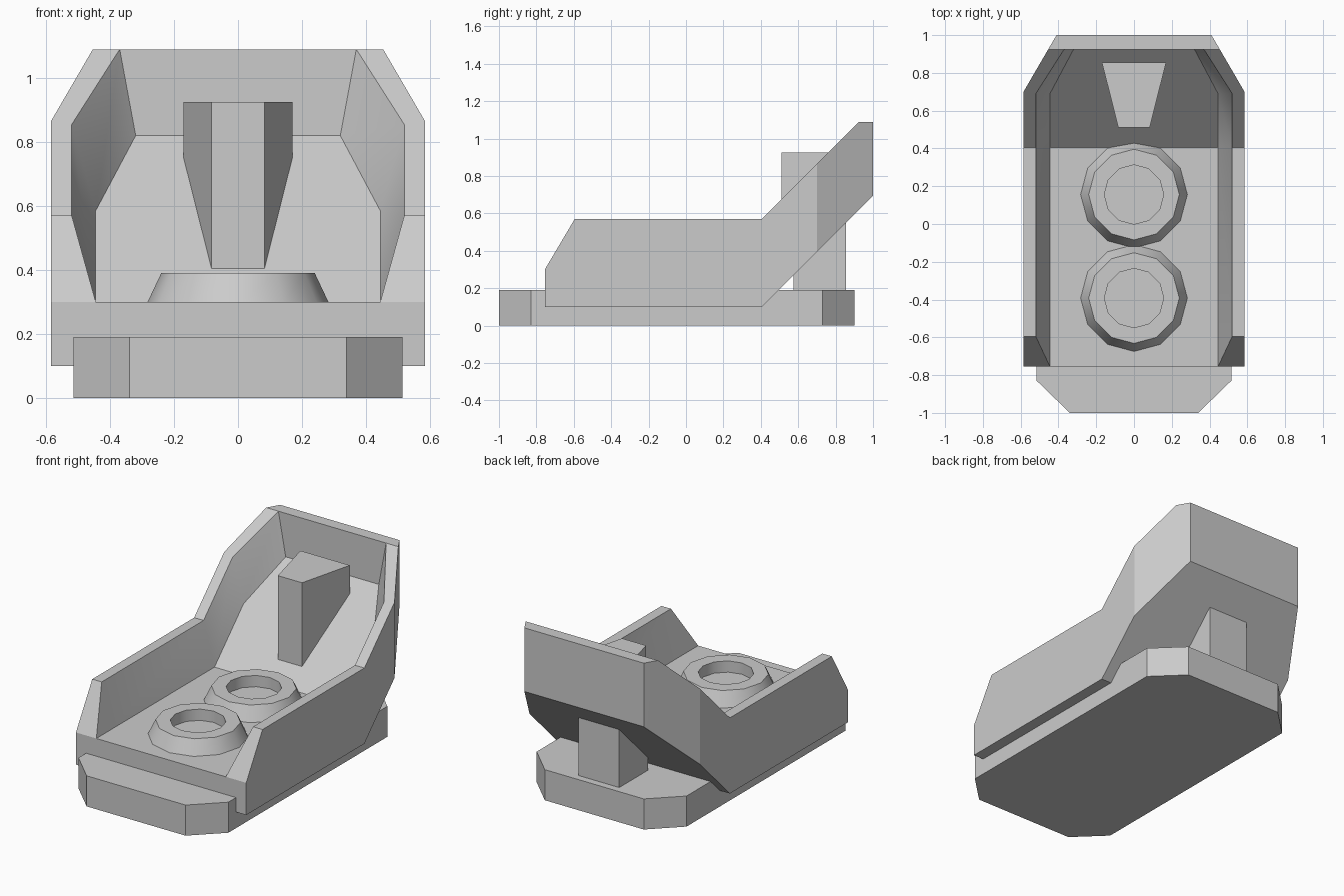
import bpy, bmesh, math

if "Cube" in bpy.data.objects:
    bpy.data.objects.remove(bpy.data.objects["Cube"])


def finish(name, bm, smooth=None):
    bmesh.ops.remove_doubles(bm, verts=bm.verts, dist=1e-5)
    bmesh.ops.recalc_face_normals(bm, faces=bm.faces)
    mesh = bpy.data.meshes.new(name)
    bm.to_mesh(mesh)
    bm.free()
    ob = bpy.data.objects.new(name, mesh)
    bpy.context.collection.objects.link(ob)
    if smooth:
        bpy.ops.object.select_all(action='DESELECT')
        bpy.context.view_layer.objects.active = ob
        ob.select_set(True)
        bpy.ops.object.shade_smooth_by_angle(angle=math.radians(smooth))
    return ob


def loft(name, rings, cap=True, smooth=None):
    """Skin closed rings of equal length; coincident points are merged."""
    bm = bmesh.new()
    n = len(rings[0])
    rows = [[bm.verts.new(p) for p in r] for r in rings]
    for a, b in zip(rows, rows[1:]):
        for i in range(n):
            j = (i + 1) % n
            bm.faces.new((a[i], a[j], b[j], b[i]))
    if cap:
        bm.faces.new(rows[0])
        bm.faces.new(rows[-1])
    return finish(name, bm, smooth)


def mirrored(half):
    return half + [(-x, y) for x, y in reversed(half)]


# Base plate with chamfered corners
plate = mirrored([(0.34, -1), (0.515, -0.83), (0.515, 0.73), (0.34, 0.9)])
loft("base_plate", [[(x, y, z) for x, y in plate] for z in (0, 0.19)])

# Tray: half sections of outer bottom, outer rim, inner rim, inner floor
sections = [
    [(.585, -.755, .10), (.585, -.755, .30), (.445, -.755, .30), (.445, -.755, .30)],
    [(.585, -.595, .10), (.585, -.595, .57), (.52, -.595, .57), (.445, -.595, .30)],
    [(.585, .405, .10), (.585, .405, .57), (.52, .405, .57), (.445, .405, .30)],
    [(.585, .70, .395), (.585, .70, .865), (.52, .69, .855), (.445, .69, .585)],
    [(.454, .925, .62), (.454, .925, 1.09), (.37, .925, 1.09), (.32, .925, .82)],
    [(.454, .925, .62), (.454, .925, 1.09), (.37, .925, 1.09), (.37, .925, 1.09)],
    [(.41, 1, .695), (.41, 1, 1.09), (.33, 1, 1.09), (.33, 1, 1.09)],
]
loft("tray", [s + [(-x, y, z) for x, y, z in reversed(s)] for s in sections], smooth=29)

# Tapered post rising from the sloped floor
post = mirrored([(0.083, 0.51), (0.17, 0.855)])
loft("upper_post", [[(x, y, y - 0.16) for x, y in post],
                    [(x, y, 0.925) for x, y in post]])

# Support block under the slope
block = mirrored([(0.14, 0.575), (0.14, 0.855)])
loft("support_block", [[(x, y, 0.18) for x, y in block],
                       [(x, y, y - 0.25) for x, y in block]])

# Two twelve-sided cups on the floor
cup_profile = [(0.285, 0.295), (0.24, 0.39), (0.157, 0.39), (0.157, 0.32)]
for name, cy in (("front_cup", -0.392), ("rear_cup", 0.156)):
    rings = [[(r * math.cos(i * math.tau / 12), cy + r * math.sin(i * math.tau / 12), z)
              for i in range(12)] for r, z in cup_profile]
    loft(name, rings, smooth=35)
